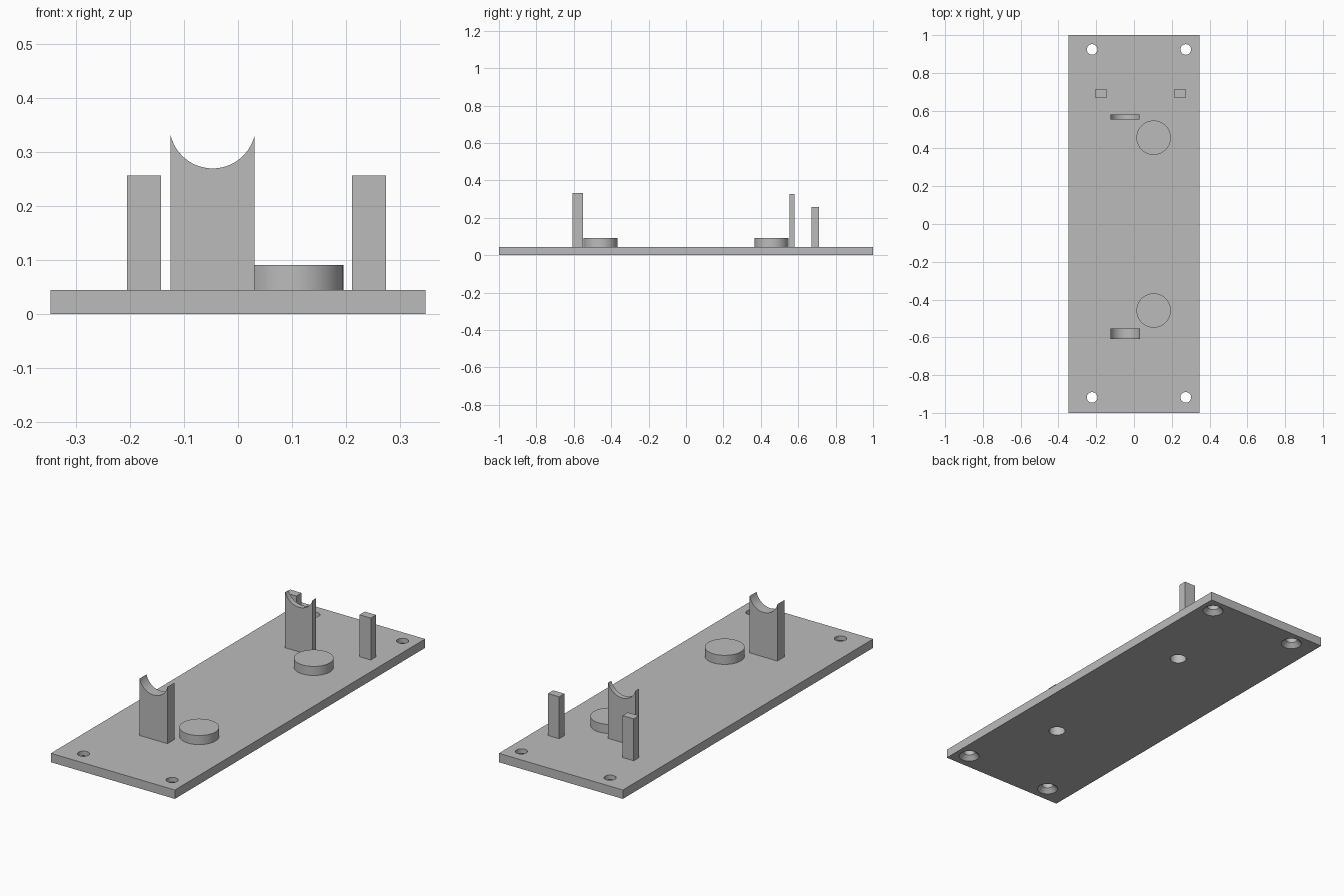
import bpy, bmesh, math

if "Cube" in bpy.data.objects:
    bpy.data.objects.remove(bpy.data.objects["Cube"])

PLATE_TOP = 0.045
grey = bpy.data.materials.new("light_grey")
grey.diffuse_color = (0.5, 0.5, 0.5, 1)
grey.use_nodes = True
grey.node_tree.nodes["Principled BSDF"].inputs["Base Color"].default_value = grey.diffuse_color


def make(name, bm):
    bmesh.ops.recalc_face_normals(bm, faces=bm.faces)
    mesh = bpy.data.meshes.new(name)
    bm.to_mesh(mesh)
    bm.free()
    mesh.materials.append(grey)
    ob = bpy.data.objects.new(name, mesh)
    bpy.context.collection.objects.link(ob)
    return ob


def box(name, x0, x1, y0, y1, z0, z1):
    return prism(name, [(x0, z0), (x1, z0), (x1, z1), (x0, z1)], y0, y1)


def prism(name, outline, y0, y1):
    """Extrude an x/z outline along y."""
    bm = bmesh.new()
    face = bm.faces.new([bm.verts.new((x, y0, z)) for x, z in outline])
    new = bmesh.ops.extrude_face_region(bm, geom=[face])["geom"]
    verts = [g for g in new if isinstance(g, bmesh.types.BMVert)]
    bmesh.ops.translate(bm, verts=verts, vec=(0, y1 - y0, 0))
    return make(name, bm)


def lathe(name, x, y, profile, n=64):
    """Closed round solid from (radius, z) rings."""
    bm = bmesh.new()
    rings = [[bm.verts.new((x + r * math.cos(2 * math.pi * i / n),
                            y + r * math.sin(2 * math.pi * i / n), z))
              for i in range(n)] for r, z in profile]
    for a, b in zip(rings, rings[1:]):
        for i in range(n):
            j = (i + 1) % n
            bm.faces.new((a[i], a[j], b[j], b[i]))
    bm.faces.new(rings[0])
    bm.faces.new(rings[-1])
    return make(name, bm)


def cut(ob, cutters):
    for c in cutters:
        c.hide_render = True
        mod = ob.modifiers.new("cut", "BOOLEAN")
        mod.operation, mod.solver, mod.object = "DIFFERENCE", "EXACT", c
    deps = bpy.context.evaluated_depsgraph_get()
    mesh = bpy.data.meshes.new_from_object(ob.evaluated_get(deps))
    ob.modifiers.clear()
    ob.data = mesh


def saddle(name, half, y0, y1, cx=-0.047, cz=0.35, r=0.08):
    """Upright plate with a round cradle in its top edge."""
    a = math.asin(half / r)
    arc = [(cx + r * math.sin(a - 2 * a * i / 32),
            cz - r * math.cos(a - 2 * a * i / 32)) for i in range(33)]
    return prism(name, [(cx - half, PLATE_TOP), (cx + half, PLATE_TOP)] + arc, y0, y1)


# base plate
plate = box("base_plate", -0.347, 0.347, -1, 1, 0, PLATE_TOP)

# countersunk screw holes at the corners
screws = [lathe("screw_cutter", x, y, [(0.049, -0.02), (0.049, 0), (0.028, 0.022), (0.028, 0.07)])
          for x in (-0.222, 0.274) for y in (-0.918, 0.924)]

# round bosses, hollow from below
bosses, bores = [], []
for side, y in (("front", -0.458), ("back", 0.457)):
    bosses.append(lathe(side + "_boss", 0.104, y, [(0.091, PLATE_TOP), (0.091, 0.091)]))
    bores.append(lathe(side + "_bore_cutter", 0.104, y, [(0.039, -0.02), (0.039, 0.075)]))
cut(plate, screws + bores)
for boss, bore in zip(bosses, bores):
    cut(boss, [bore])
for c in screws + bores:
    bpy.data.objects.remove(c)

# cradles: thick one in front, thin one behind
saddles = [saddle("front_cradle", 0.078, -0.608, -0.552),
           saddle("back_cradle", 0.0765, 0.554, 0.58)]

# square posts
for side, x in (("left", -0.206), ("right", 0.211)):
    box(side + "_post", x, x + 0.063, 0.67, 0.712, PLATE_TOP, 0.257)

# smooth round walls, keep sharp edges
bpy.ops.object.select_all(action="DESELECT")
for ob in [plate] + bosses + saddles:
    ob.select_set(True)
bpy.context.view_layer.objects.active = plate
bpy.ops.object.shade_smooth_by_angle(angle=math.radians(30))
